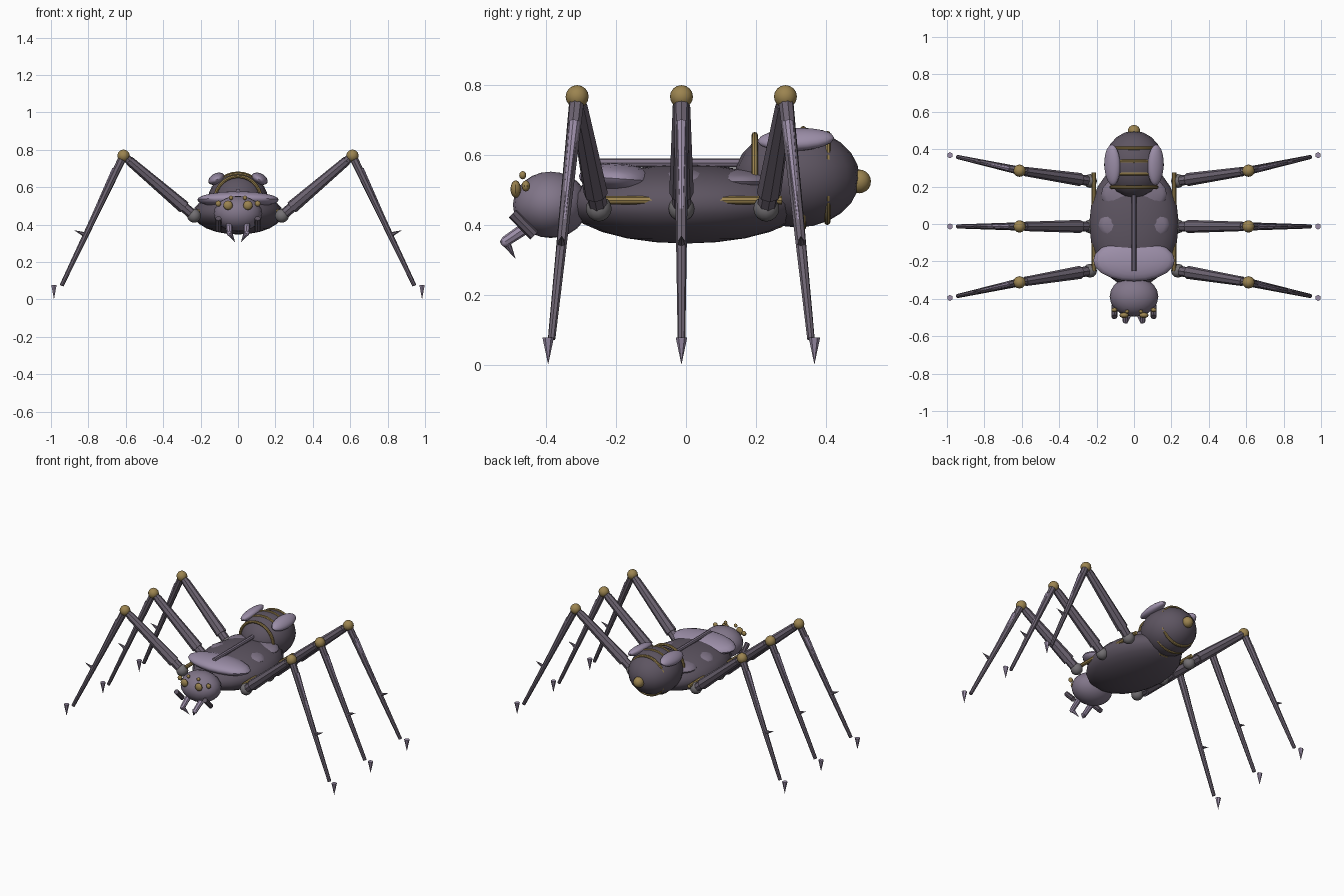
import bpy
from math import radians
from mathutils import Vector

if "Cube" in bpy.data.objects:
    bpy.data.objects.remove(bpy.data.objects["Cube"])


def material(name, color):
    m = bpy.data.materials.new(name)
    m.diffuse_color = (*color, 1)
    m.use_nodes = True
    m.node_tree.nodes["Principled BSDF"].inputs["Base Color"].default_value = m.diffuse_color
    return m


DARK = material("dark_shell", (0.11, 0.09, 0.12))
MID = material("limb_shell", (0.15, 0.125, 0.165))
LIGHT = material("pale_shell", (0.33, 0.27, 0.39))
HEAD = material("head_shell", (0.22, 0.18, 0.25))
GOLD = material("gold", (0.33, 0.23, 0.08))
JOINT = material("joint", (0.17, 0.16, 0.17))


def finish(name, mat, smooth=True):
    ob = bpy.context.object
    ob.name = name
    ob.data.materials.append(mat)
    if smooth:
        bpy.ops.object.shade_smooth_by_angle(angle=radians(40))
    return ob


def ball(name, loc, radii, mat, rot=(0, 0, 0), seg=20, rings=12):
    bpy.ops.mesh.primitive_uv_sphere_add(segments=seg, ring_count=rings, radius=1,
                                         location=loc, rotation=rot)
    bpy.context.object.scale = radii
    bpy.ops.object.transform_apply(location=False, rotation=False, scale=True)
    return finish(name, mat)


def rod(name, a, b, r1, r2, mat, sides=8):
    a, b = Vector(a), Vector(b)
    d = b - a
    bpy.ops.mesh.primitive_cone_add(vertices=sides, radius1=r1, radius2=r2, depth=d.length,
                                    location=(a + b) / 2,
                                    rotation=d.to_track_quat('Z', 'Y').to_euler())
    return finish(name, mat, False)


# Thorax with overlapping back plates and spine rod
ball("thorax", (0, 0, 0.46), (0.24, 0.34, 0.113), DARK)
ball("front_back_plate", (0, -0.195, 0.533), (0.218, 0.112, 0.044), LIGHT, (radians(-4), 0, 0))
ball("middle_back_plate", (0, -0.005, 0.53), (0.19, 0.105, 0.037), HEAD)
ball("rear_back_plate", (0, 0.16, 0.525), (0.175, 0.11, 0.035), HEAD)
rod("spine_rod", (0, -0.25, 0.578), (0, 0.155, 0.578), 0.013, 0.013, HEAD)

# Abdomen with gold bands and tail tip
ball("abdomen", (0, 0.318, 0.535), (0.16, 0.18, 0.142), DARK)
ball("tail_tip", (0, 0.496, 0.525), (0.034, 0.034, 0.034), GOLD, seg=14, rings=10)
for i, (y, r) in enumerate([(0.197, 0.129), (0.268, 0.141), (0.336, 0.146), (0.405, 0.132)]):
    bpy.ops.mesh.primitive_torus_add(major_radius=r - 0.006, minor_radius=0.009,
                                     major_segments=28, minor_segments=8,
                                     location=(0, y, 0.535), rotation=(radians(90), 0, 0))
    finish(f"abdomen_band_{i + 1}", GOLD)

# Head
ball("head", (0, -0.388, 0.458), (0.13, 0.108, 0.095), HEAD)

for s, side in ((1, "right"), (-1, "left")):
    # Abdomen lobes and thorax side trims
    ball(f"{side}_abdomen_lobe", (s * 0.116, 0.315, 0.645), (0.046, 0.11, 0.028), LIGHT,
         (radians(3), s * radians(28), 0))
    rod(f"{side}_side_trim", (s * 0.214, -0.25, 0.471), (s * 0.214, 0.275, 0.471),
        0.012, 0.012, GOLD)

    # Eyes
    ball(f"{side}_main_eye", (s * 0.053, -0.488, 0.503), (0.025, 0.015, 0.025), GOLD, seg=12, rings=8)
    ball(f"{side}_upper_eye", (s * 0.037, -0.468, 0.543), (0.012, 0.01, 0.012), GOLD, seg=10, rings=6)
    ball(f"{side}_outer_eye", (s * 0.105, -0.459, 0.512), (0.016, 0.012, 0.016), GOLD, seg=10, rings=6)

    # Mouth parts
    rod(f"{side}_palp", (s * 0.105, -0.497, 0.433), (s * 0.105, -0.435, 0.37), 0.016, 0.016, DARK)
    rod(f"{side}_fang_base", (s * 0.048, -0.44, 0.405), (s * 0.046, -0.519, 0.352), 0.018, 0.015, LIGHT)
    ball(f"{side}_fang_joint", (s * 0.046, -0.517, 0.352), (0.015,) * 3, LIGHT, seg=8, rings=6)
    rod(f"{side}_fang_tip", (s * 0.046, -0.52, 0.358), (s * 0.014, -0.488, 0.302), 0.015, 0, LIGHT)

    # Legs: hip, thigh, knee, shin and claw
    for place, hy, ky, fy in (("front", -0.25, -0.312, -0.395),
                              ("middle", -0.013, -0.013, -0.013),
                              ("rear", 0.23, 0.285, 0.368)):
        n = f"{side}_{place}"
        hip = Vector((s * 0.235, hy, 0.447))
        knee = Vector((s * 0.612, ky, 0.768))
        ankle = Vector((s * 0.943, fy + (ky - fy) * 0.12, 0.074))
        ball(n + "_hip", hip, (0.037,) * 3, JOINT, seg=12, rings=8)
        rod(n + "_thigh", hip, knee, 0.028, 0.022, MID)
        rod(n + "_thigh_armour", hip.lerp(knee, 0.14), hip.lerp(knee, 0.92), 0.035, 0.025, MID)
        ball(n + "_knee", knee, (0.033,) * 3, GOLD, seg=12, rings=8)
        rod(n + "_shin", knee, ankle, 0.022, 0.011, MID)
        out = Vector((s * 0.009, 0, 0.004))
        rod(n + "_shin_plate", knee.lerp(ankle, 0.11) + out, knee.lerp(ankle, 0.55) + out,
            0.016, 0.005, LIGHT)
        thorn = knee.lerp(ankle, 0.61)
        rod(n + "_shin_thorn", thorn, thorn + Vector((s * 0.062, 0, 0.025)), 0.014, 0, MID, 6)
        rod(n + "_claw", (s * 0.984, fy, 0.078), (s * 0.984, fy, 0), 0.0165, 0, LIGHT, 6)
